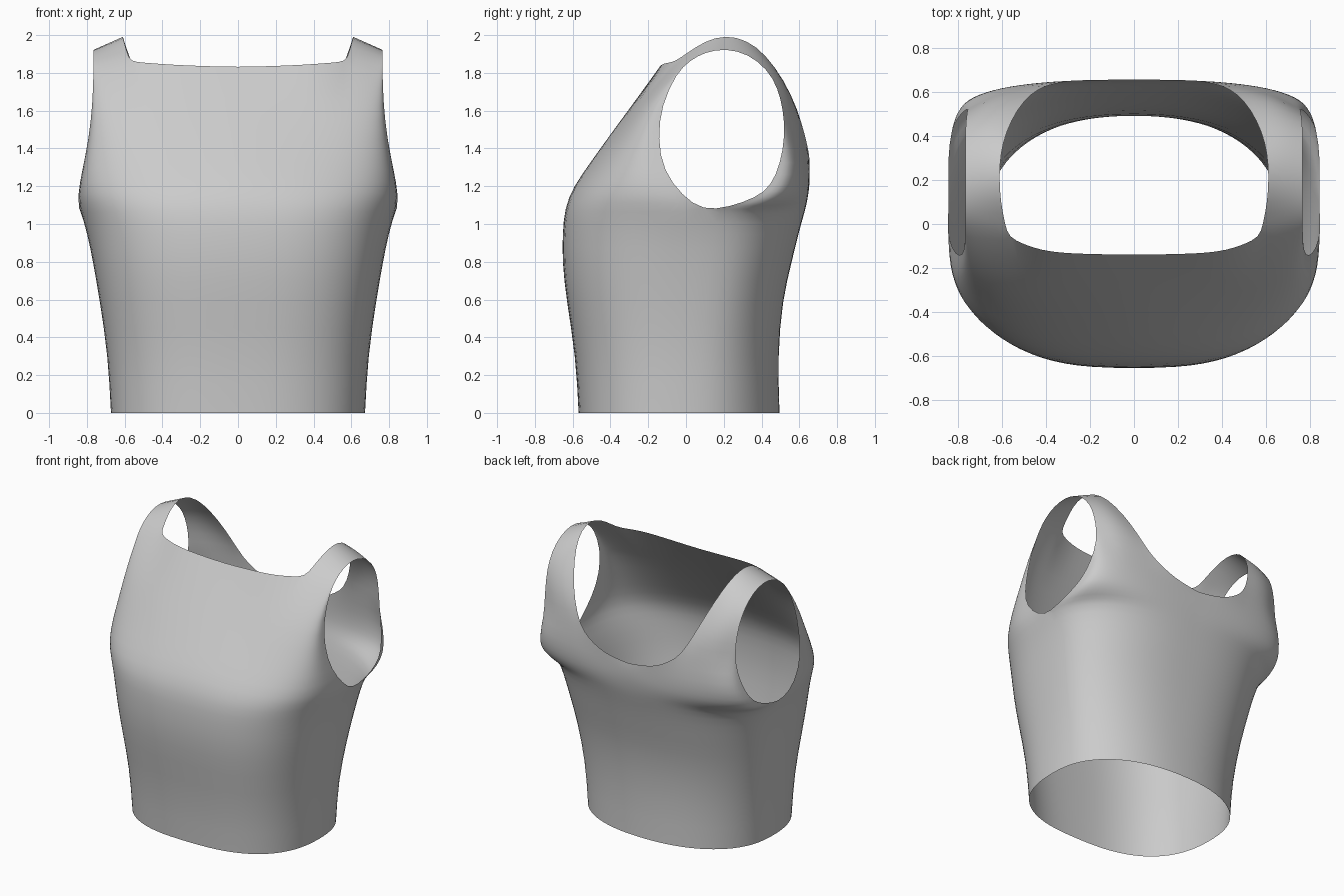
import bpy, bmesh
from math import sin, cos, pi

if "Cube" in bpy.data.objects:
    bpy.data.objects.remove(bpy.data.objects["Cube"])

M, CORNER = 12, 5          # columns per half panel, column where the strap starts

# Panel rows: centre y, centre z, side x, side y, side z, roundness
FRONT = [(-.57, 0, .675, 0, 0, 2.6), (-.585, .3, .69, .02, .3, 2.7),
         (-.635, .6, .735, .05, .6, 2.8), (-.657, .8, .77, .06, .8, 2.8),
         (-.655, .95, .80, .08, .95, 2.8), (-.645, 1.08, .837, .09, 1.07, 2.8),
         (-.60, 1.2, .85, -.02, 1.15, 2.8), (-.50, 1.34, .825, -.12, 1.28, 2.8),
         (-.385, 1.5, .79, -.15, 1.45, 2.8), (-.265, 1.66, .77, -.13, 1.63, 2.8)]
BACK = [(.495, 0, .675, 0, 0, 2.25), (.485, .3, .69, .02, .3, 2.3),
        (.51, .6, .735, .05, .6, 2.4), (.56, .8, .77, .06, .8, 2.5),
        (.595, .95, .80, .08, .95, 2.5), (.63, 1.07, .837, .09, 1.07, 2.5),
        (.643, 1.13, .845, .23, 1.09, 2.5), (.652, 1.19, .838, .37, 1.14, 2.6),
        (.655, 1.24, .82, .45, 1.2, 2.6), (.655, 1.28, .785, .5, 1.32, 2.7)]
# Top edges of the panels: x, y, z
FRONT_TOP = [(0, -.14, 1.83), (.3, -.135, 1.84), (.45, -.115, 1.85), (.57, -.06, 1.86),
             (.65, -.045, 1.85), (.765, -.05, 1.80)]
BACK_TOP = [(0, .652, 1.31), (.2, .655, 1.34), (.3, .648, 1.39), (.4, .63, 1.47),
            (.6, .6, 1.47), (.755, .525, 1.47)]
# Strap rows: inner point, outer point, outward bulge
STRAP = [((.585, 0, 1.9), (.765, .02, 1.865), 0), ((.605, .1, 1.97), (.765, .1, 1.91), 0),
         ((.612, .21, 2.0), (.765, .21, 1.93), 0), ((.605, .32, 1.975), (.765, .33, 1.90), .005),
         ((.58, .42, 1.9), (.765, .43, 1.82), .012), ((.53, .52, 1.76), (.76, .487, 1.72), .02),
         ((.47, .59, 1.61), (.755, .515, 1.6), .028)]


def angle(j, p):
    return pi / 2 * (j / M) ** p


def panel_row(row, p):
    yc, zc, xs, ys, zs, n = row
    pts = []
    for j in range(M + 1):
        a = angle(j, p)
        f, g = sin(a) ** (2 / n), max(cos(a), 0) ** (2 / n)
        if j == M:
            g = 0
        pts.append((xs * f, ys + (yc - ys) * g, zc + (zs - zc) * f))
    return pts


def top_row(table, p):
    pts = []
    for j in range(M + 1):
        x = table[-1][0] * sin(angle(j, p)) ** (2 / 3)
        if j == CORNER:
            x = table[3][0]
        for a, b in zip(table, table[1:]):
            if x <= b[0] + 1e-9:
                t = (x - a[0]) / (b[0] - a[0])
                pts.append((x, a[1] + t * (b[1] - a[1]), a[2] + t * (b[2] - a[2])))
                break
    return pts


def strap_row(inner, outer, bulge):
    pts = []
    for j in range(CORNER, M + 1):
        # blend column spacing from the panels
        w = (sin(angle(j, 1)) ** .667 - sin(angle(CORNER, 1)) ** .667) / \
            (1 - sin(angle(CORNER, 1)) ** .667)
        x, y, z = (a + w * (b - a) for a, b in zip(inner, outer))
        pts.append((x, y + bulge * sin(pi * w), z))
    return pts


bm = bmesh.new()


def loft(rows):
    grid = [[bm.verts.new(p) for p in r] for r in rows]
    for r, s in zip(grid, grid[1:]):
        for j in range(len(r) - 1):
            bm.faces.new((r[j], r[j + 1], s[j + 1], s[j]))


# Front panel, back panel and the strap joining them
front = [panel_row(r, .95) for r in FRONT] + [top_row(FRONT_TOP, .95)]
back = [panel_row(r, 1.58) for r in BACK] + [top_row(BACK_TOP, 1.58)]
loft(front)
loft(back)
loft([front[-1][CORNER:]] + [strap_row(*s) for s in STRAP] + [back[-1][CORNER:]])
bmesh.ops.remove_doubles(bm, verts=bm.verts, dist=.0005)
bmesh.ops.recalc_face_normals(bm, faces=bm.faces)
centre = next(f for f in bm.faces if f.calc_center_median().y < -.5)
if centre.normal.y > 0:
    bmesh.ops.reverse_faces(bm, faces=bm.faces)

mesh = bpy.data.meshes.new("tank_top")
bm.to_mesh(mesh)
bm.free()
top = bpy.data.objects.new("tank_top", mesh)
bpy.context.collection.objects.link(top)

# Mirror to the other side and smooth
mir = top.modifiers.new("mirror", 'MIRROR')
mir.use_clip = True
mir.merge_threshold = .001
sub = top.modifiers.new("smooth", 'SUBSURF')
sub.levels = sub.render_levels = 1
bpy.context.view_layer.objects.active = top
top.select_set(True)
bpy.ops.object.shade_smooth()
